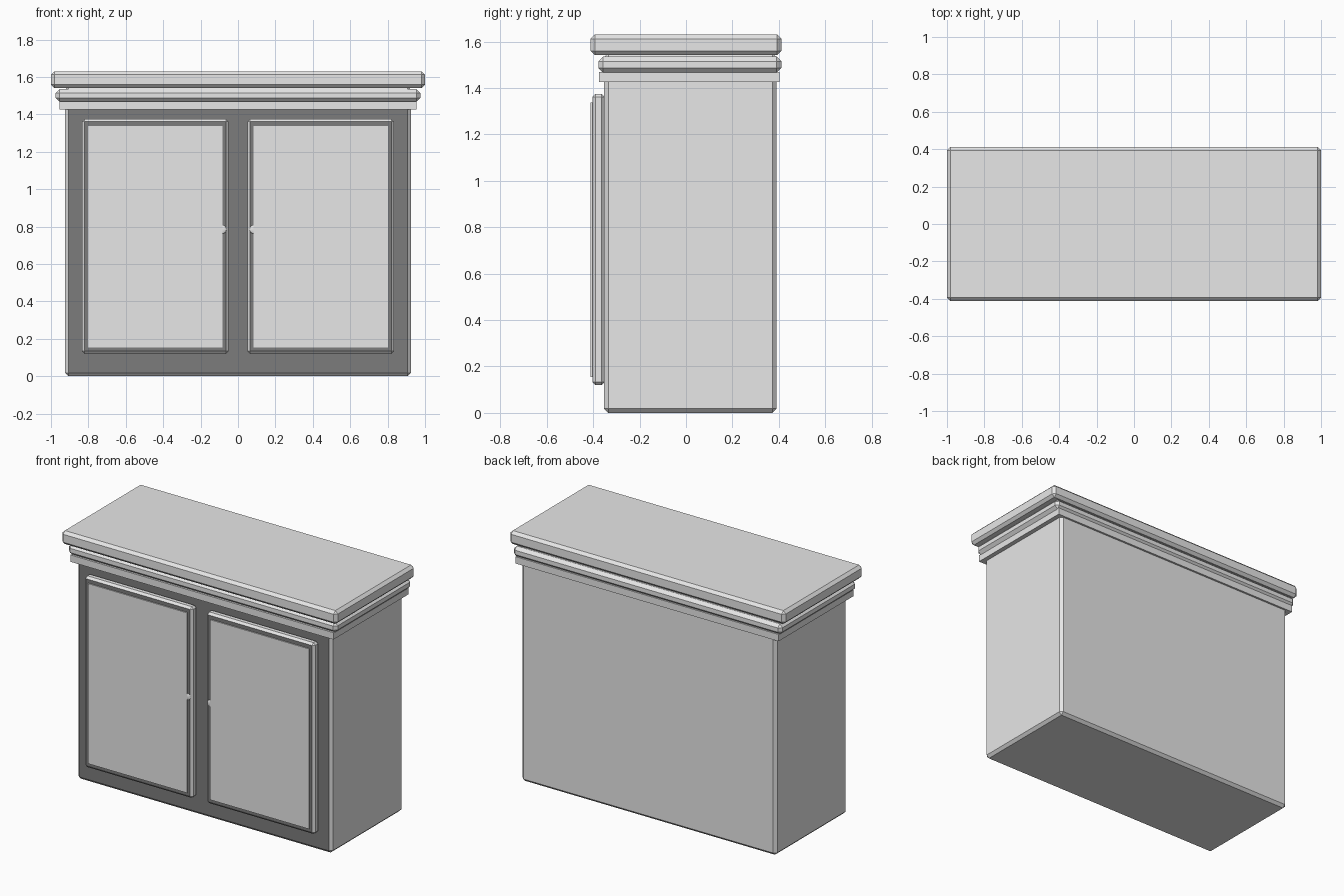
import bpy
import bmesh
from mathutils import Vector

cube = bpy.data.objects.get("Cube")
if cube:
    bpy.data.objects.remove(cube, do_unlink=True)


def make_material(name, value):
    mat = bpy.data.materials.new(name)
    mat.use_nodes = True
    colour = (value, value, value, 1)
    mat.diffuse_color = colour
    mat.node_tree.nodes["Principled BSDF"].inputs["Base Color"].default_value = colour
    return mat


LIGHT = make_material("light grey", 0.8)
DARK = make_material("dark grey", 0.2)


def box(name, low, high, bevel=0.0, dark_front=False):
    """Box between two corners, with chamfered edges and optional dark front face."""
    low, high = Vector(low), Vector(high)
    bm = bmesh.new()
    bmesh.ops.create_cube(bm, size=1)
    for v in bm.verts:
        v.co = (low + high) / 2 + v.co * (high - low)
    if bevel:
        bmesh.ops.bevel(bm, geom=bm.edges[:], offset=bevel, segments=1,
                        profile=0.5, affect='EDGES')
    bm.normal_update()
    for f in bm.faces:
        f.material_index = int(dark_front and f.normal.y < -0.9)
    mesh = bpy.data.meshes.new(name)
    bm.to_mesh(mesh)
    bm.free()
    mesh.materials.append(LIGHT)
    mesh.materials.append(DARK)
    obj = bpy.data.objects.new(name, mesh)
    bpy.context.collection.objects.link(obj)
    return obj


# Cabinet carcass
box("cabinet_body", (-0.925, -0.353, 0), (0.925, 0.391, 1.55), 0.018, True)

# Stepped crown moulding
box("crown_lower_band", (-0.955, -0.374, 1.425), (0.955, 0.404, 1.47))
box("crown_middle_moulding", (-0.975, -0.378, 1.467), (0.975, 0.411, 1.535), 0.02)
box("crown_top_slab", (-1, -0.411, 1.542), (1, 0.411, 1.63), 0.018)

# Doors with raised panels and small knobs
for side, sign in (("left", 1), ("right", -1)):
    def door_box(name, inner, outer, y0, y1, z0, z1, bevel=0.0, dark=False):
        xs = sorted((sign * inner, sign * outer))
        return box(f"{side}_{name}", (xs[0], y0, z0), (xs[1], y1, z1), bevel, dark)

    door_box("door_frame", 0.05, 0.835, -0.404, -0.35, 0.12, 1.375, 0.014, True)
    door_box("door_panel", 0.083, 0.803, -0.411, -0.39, 0.155, 1.337)
    bpy.ops.mesh.primitive_uv_sphere_add(segments=12, ring_count=8, radius=0.022,
                                         location=(sign * 0.083, -0.404, 0.785))
    knob = bpy.context.object
    knob.name = f"{side}_knob"
    knob.scale.y = 0.3
    knob.data.materials.append(LIGHT)
    bpy.ops.object.shade_smooth_by_angle()
